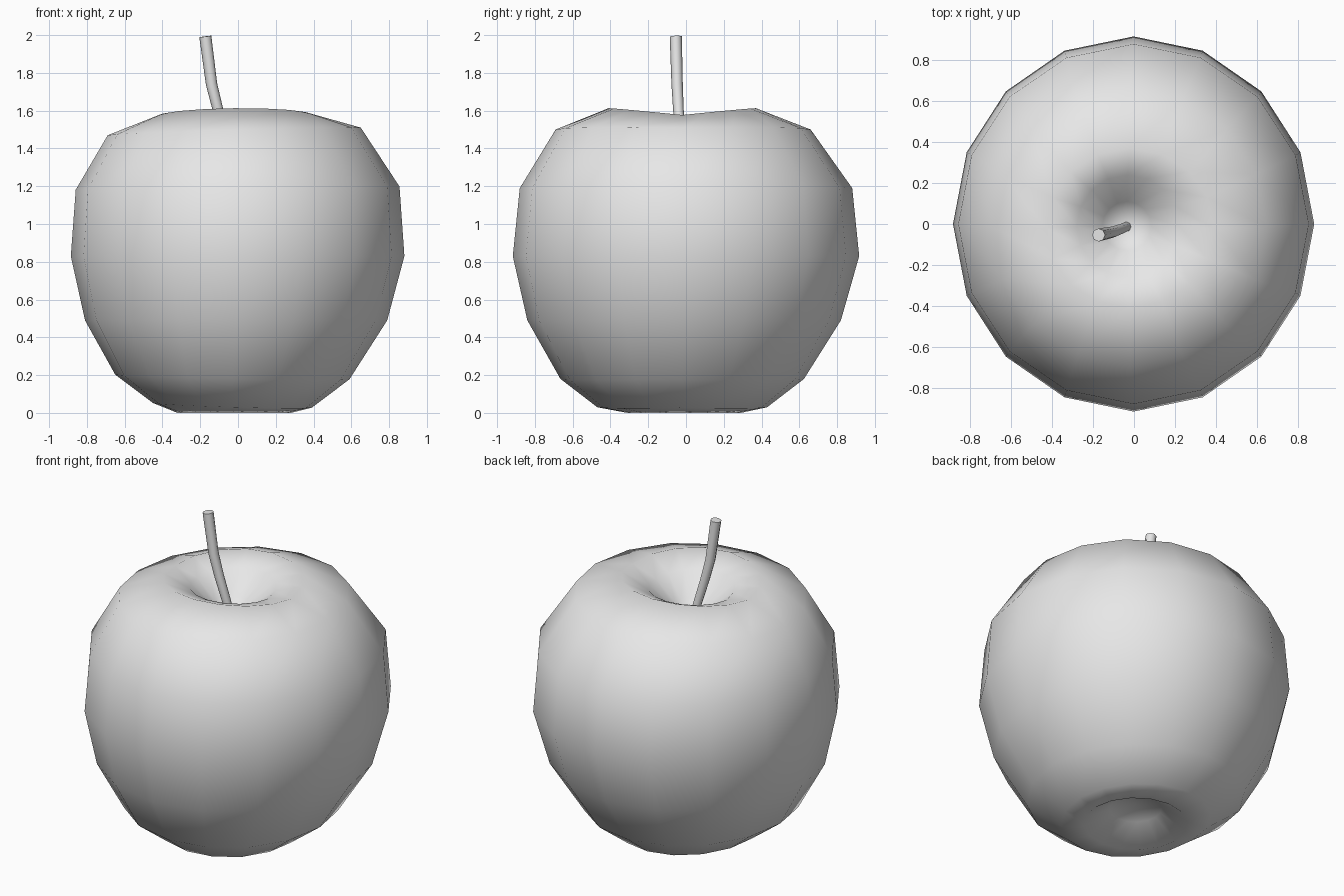
import bpy
import bmesh
from math import sin, cos, pi, radians
from mathutils import Vector

cube = bpy.data.objects.get("Cube")
if cube:
    bpy.data.objects.remove(cube, do_unlink=True)

# One plain material
grey = bpy.data.materials.new("plain grey")
grey.use_nodes = True
grey.diffuse_color = (0.8, 0.8, 0.8, 1)
grey.node_tree.nodes["Principled BSDF"].inputs["Base Color"].default_value = (0.8, 0.8, 0.8, 1)


def loft(name, rings, start_tip, end_tip, angle):
    """Skin closed rings into a smooth object, closing each end to a tip point."""
    bm = bmesh.new()
    loops = [[bm.verts.new(p) for p in ring] for ring in rings]
    n = len(loops[0])
    for a, b in zip(loops, loops[1:]):
        for i in range(n):
            j = (i + 1) % n
            bm.faces.new((a[i], a[j], b[j], b[i]))
    for loop, tip in ((loops[0], start_tip), (loops[-1], end_tip)):
        v = bm.verts.new(tip)
        for i in range(n):
            bm.faces.new((loop[i], loop[(i + 1) % n], v))
    bmesh.ops.recalc_face_normals(bm, faces=bm.faces)
    mesh = bpy.data.meshes.new(name)
    bm.to_mesh(mesh)
    bm.free()
    mesh.materials.append(grey)
    obj = bpy.data.objects.new(name, mesh)
    bpy.context.collection.objects.link(obj)
    bpy.ops.object.select_all(action='DESELECT')
    obj.select_set(True)
    bpy.context.view_layer.objects.active = obj
    bpy.ops.object.shade_smooth_by_angle(angle=radians(angle))
    return obj


# Fruit body: x radius, y radius, height, centre x, centre y, tilt, saddle
SIDES = 16
profile = [
    (0.15, 0.15, 0.10, -0.02, -0.01, 0, 0),
    (0.30, 0.30, 0.00, -0.02, -0.01, 0, 0),
    (0.42, 0.45, 0.04, -0.03, -0.02, -0.03, -0.01),
    (0.62, 0.645, 0.19, -0.03, -0.02, -0.02, -0.01),
    (0.80, 0.83, 0.49, -0.01, -0.01, 0, 0),
    (0.883, 0.917, 0.83, -0.002, 0.0, 0, 0),
    (0.857, 0.88, 1.19, -0.002, 0.0, 0.01, 0),
    (0.67, 0.675, 1.49, -0.02, -0.015, 0.03, 0.01),
    (0.41, 0.39, 1.573, -0.02, -0.02, 0.01, 0.04),
    (0.25, 0.25, 1.53, -0.03, -0.01, 0, 0.02),
    (0.12, 0.12, 1.42, -0.035, -0.01, 0, 0),
]
body_rings = []
for rx, ry, z, cx, cy, tilt, saddle in profile:
    angles = [2 * pi * i / SIDES for i in range(SIDES)]
    body_rings.append([Vector((cx + rx * cos(a), cy + ry * sin(a),
                               z + tilt * rx * cos(a) + saddle * abs(sin(a))))
                       for a in angles])
loft("fruit_body", body_rings, (-0.02, -0.01, 0.13), (-0.04, -0.01, 1.32), 180)

# Stem: a thin leaning tube with a flat slanted tip
path = [Vector(p) for p in ((-0.03, -0.01, 1.3), (-0.065, -0.025, 1.45),
                            (-0.105, -0.04, 1.6), (-0.14, -0.047, 1.74),
                            (-0.173, -0.054, 1.993))]
stem_rings = []
for k, p in enumerate(path):
    along = (path[min(k + 1, len(path) - 1)] - path[max(k - 1, 0)]).normalized()
    side = along.cross(Vector((0, 1, 0))).normalized()
    other = along.cross(side)
    radius = 0.024 + 0.002 * k
    stem_rings.append([p + radius * (side * cos(pi * i / 4) + other * sin(pi * i / 4))
                       for i in range(8)])
loft("stem", stem_rings, path[0], path[-1], 60)
